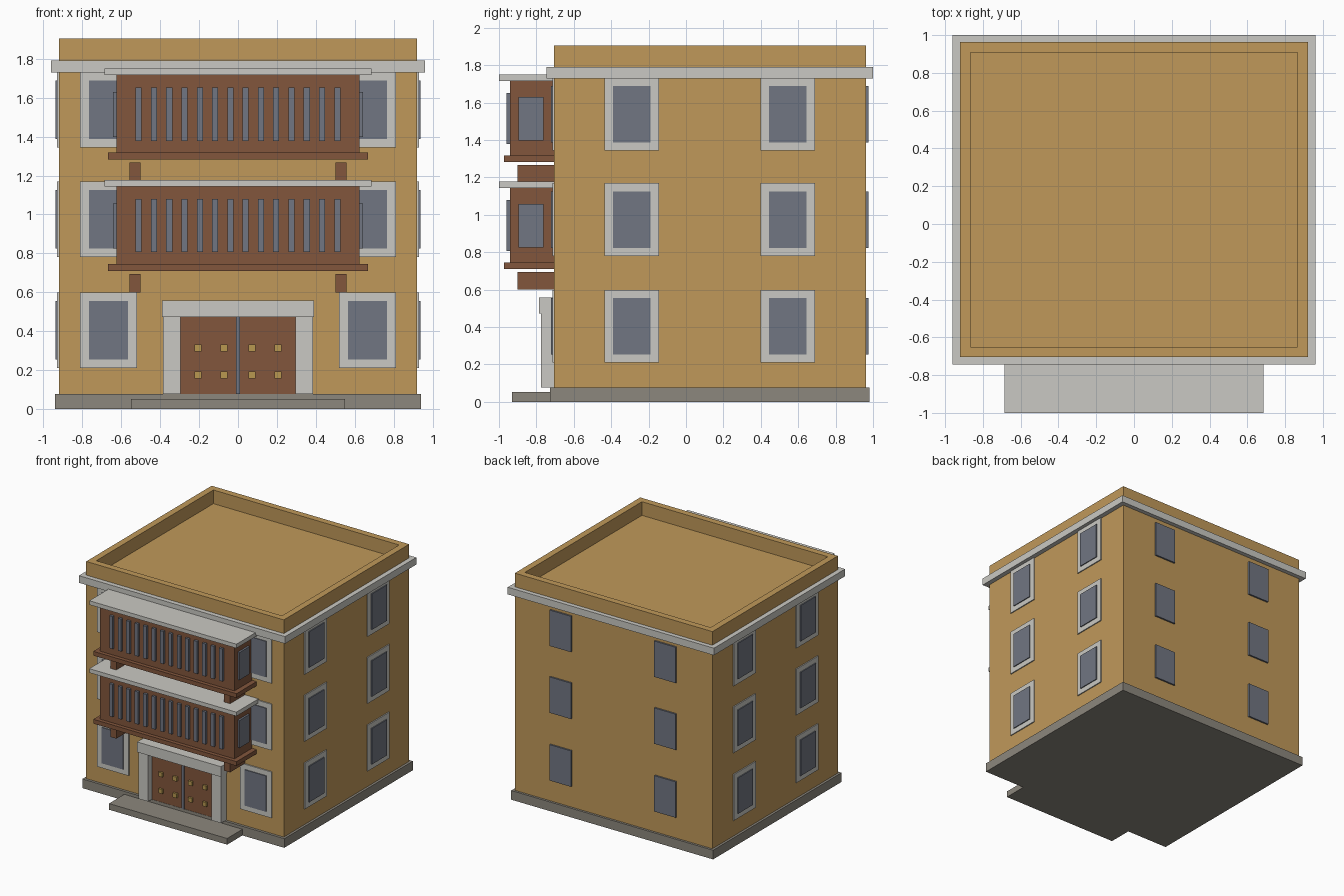
import bpy

if "Cube" in bpy.data.objects:
    bpy.data.objects.remove(bpy.data.objects["Cube"])


def material(name, srgb):
    lin = [((c / 255 + 0.055) / 1.055) ** 2.4 for c in srgb]
    m = bpy.data.materials.new(name)
    m.diffuse_color = (*lin, 1)
    m.use_nodes = True
    m.node_tree.nodes["Principled BSDF"].inputs["Base Color"].default_value = m.diffuse_color
    return m


WALL = material("ochre_wall", (192, 153, 90))
TRIM = material("pale_stone", (202, 201, 195))
BASE = material("grey_stone", (140, 135, 125))
WOOD = material("brown_wood", (130, 86, 60))
GLASS = material("slate_glass", (113, 118, 130))
BRASS = material("brass", (184, 152, 80))


def box(name, x, y, z, mat):
    """Axis-aligned box from (min, max) ranges."""
    bpy.ops.mesh.primitive_cube_add(size=1, location=[sum(r) / 2 for r in (x, y, z)])
    ob = bpy.context.object
    ob.name = name
    ob.scale = [abs(r[1] - r[0]) for r in (x, y, z)]
    bpy.ops.object.transform_apply(location=False, rotation=False, scale=True)
    ob.data.materials.append(mat)
    return ob


def around(c, half):
    return (c - half, c + half)


W, FRONT, BACK, ROOF, TOP = 0.92, -0.705, 0.963, 1.79, 1.905

# Plinth, entrance step, main block
box("plinth", (-0.94, 0.94), (-0.727, 0.982), (0, 0.077), BASE)
box("entrance_step", (-0.55, 0.55), (-0.93, -0.72), (0, 0.052), BASE)
box("main_block", (-W, W), (FRONT, BACK), (0.07, ROOF), WALL)

# Cornice band and parapet, each a ring of four walls
def ring(name, w, y0, y1, t, z, mat):
    box(name + "_front", (-w, w), (y0, y0 + t), z, mat)
    box(name + "_back", (-w, w), (y1 - t, y1), z, mat)
    for s, side in ((-1, "left"), (1, "right")):
        box(name + "_" + side, (s * (w - t), s * w), (y0 + t, y1 - t), z, mat)


ring("cornice", 0.96, -0.745, 1.0, 0.06, (1.73, ROOF), TRIM)
ring("parapet", W, FRONT, BACK, 0.055, (ROOF, TOP), WALL)

# Windows on three floors
for floor, z in enumerate((0.405, 0.975, 1.538)):
    fz, pz = around(z, 0.194), around(z, 0.151)
    for s in (-1, 1):
        # front
        box(f"front_frame_{floor}", around(s * 0.665, 0.146), (-0.715, FRONT + 0.01), fz, TRIM)
        box(f"front_pane_{floor}", around(s * 0.665, 0.1), (-0.722, FRONT + 0.01), pz, GLASS)
        # back, without frames
        box(f"back_pane_{floor}", around(s * 0.488, 0.1), (BACK - 0.01, 0.977), pz, GLASS)
        # both sides
        for y in (-0.29, 0.545):
            box(f"side_frame_{floor}", (s * 0.91, s * 0.929), around(y, 0.146), fz, TRIM)
            box(f"side_pane_{floor}", (s * 0.91, s * 0.937), around(y, 0.1), pz, GLASS)

# Enclosed wooden balconies
for n, z in enumerate((0.71, 1.282)):
    box(f"balcony_floor_{n}", (-0.667, 0.667), (-0.972, FRONT), (z, z + 0.036), WOOD)
    box(f"balcony_body_{n}", (-0.625, 0.625), (-0.94, FRONT), (z + 0.036, z + 0.434), WOOD)
    box(f"balcony_roof_{n}", (-0.685, 0.685), (-1.0, FRONT), (z + 0.434, z + 0.468), TRIM)
    for i in range(14):
        box(f"balcony_slat_{n}", around((i - 6.5) * 0.0785, 0.0155), (-0.96, -0.935),
            (z + 0.096, z + 0.37), GLASS)
    for s in (-1, 1):
        box(f"balcony_side_pane_{n}", (s * 0.62, s * 0.642), around(-0.828, 0.067),
            (z + 0.115, z + 0.347), GLASS)
        box(f"balcony_bracket_{n}", around(s * 0.53, 0.028), (-0.902, FRONT),
            (z - 0.11, z - 0.015), WOOD)

# Doorway: posts, lintel, leaves, centre strip, studs
box("door_lintel", (-0.39, 0.39), (-0.785, FRONT), (0.472, 0.558), TRIM)
box("door_strip", (-0.011, 0.011), (-0.735, FRONT), (0.077, 0.472), GLASS)
for s in (-1, 1):
    box("door_post", (s * 0.295, s * 0.385), (-0.775, FRONT), (0.077, 0.472), TRIM)
    box("door_leaf", (s * 0.008, s * 0.297), (-0.725, FRONT), (0.077, 0.472), WOOD)
    for x in (0.071, 0.205):
        for z in (0.175, 0.315):
            box("door_stud", around(s * x, 0.018), (-0.742, -0.72), around(z, 0.018), BRASS)
